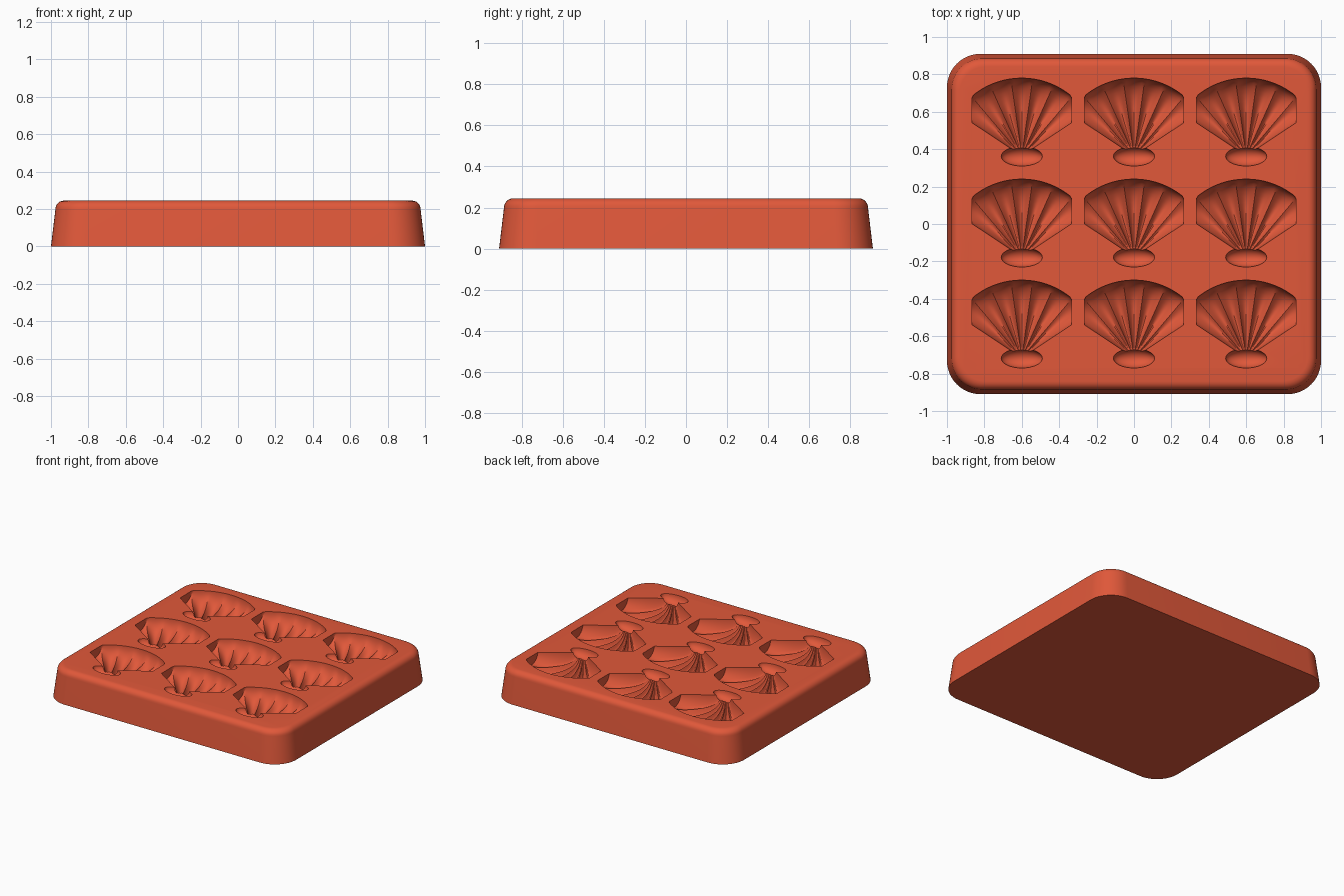
import bpy, bmesh, math
from mathutils import Matrix

old = bpy.data.objects.get("Cube")
if old:
    bpy.data.objects.remove(old, do_unlink=True)

HEIGHT = 0.245
FAN_HALF = math.radians(56.5)   # half opening angle of each shell
FLUTES = 7
DEPTH = 0.135
ARC = 0.415                     # radius of the shell's outer arc
CLIP = 0.265                    # half width of a shell
CENTRES = [(x, y) for x in (-0.6, 0, 0.6) for y in (-0.715, -0.175, 0.365)]

clay = bpy.data.materials.new("terracotta_red")
clay.use_nodes = True
COLOUR = (0.75, 0.098, 0.042, 1)
clay.diffuse_color = COLOUR
clay.node_tree.nodes["Principled BSDF"].inputs["Base Color"].default_value = COLOUR


def make_object(name, bm):
    bmesh.ops.recalc_face_normals(bm, faces=bm.faces)
    mesh = bpy.data.meshes.new(name)
    bm.to_mesh(mesh)
    bm.free()
    mesh.materials.append(clay)
    obj = bpy.data.objects.new(name, mesh)
    bpy.context.collection.objects.link(obj)
    return obj


def rounded_ring(bm, half_x, half_y, radius, z, steps=12):
    ring = []
    for quarter, (sx, sy) in enumerate([(1, 1), (-1, 1), (-1, -1), (1, -1)]):
        for i in range(steps + 1):
            a = (quarter + i / steps) * math.pi / 2
            ring.append(bm.verts.new((sx * (half_x - radius) + radius * math.cos(a),
                                      sy * (half_y - radius) + radius * math.sin(a), z)))
    return ring


# Tray body: sloping sides with a rounded upper rim
def build_tray():
    bm = bmesh.new()
    levels = [(0, 0), (0.024, 0.2)]
    for i in range(1, 7):
        a = i / 6 * math.pi / 2
        levels.append((0.024 + 0.045 * (1 - math.cos(a)), 0.2 + 0.045 * math.sin(a)))
    rings = [rounded_ring(bm, 1 - inset, 0.91 - inset, 0.18 - inset * 0.6, z)
             for inset, z in levels]
    for low, high in zip(rings, rings[1:]):
        for i in range(len(low)):
            j = (i + 1) % len(low)
            bm.faces.new((low[i], low[j], high[j], high[i]))
    bm.faces.new(rings[0][::-1])
    bm.faces.new(rings[-1])
    return make_object("mould_tray", bm)


# Depth of a shell pocket at a distance and angle from its hinge
def pocket_depth(r, angle):
    t = angle / FAN_HALF
    phase = (t + 1) / 2 * FLUTES % 1
    flute = 0.74 + 0.26 * math.sin(math.pi * phase)
    u = (r - 0.04) / (ARC - 0.04)
    along = max(0, 1 - abs(2 * u - 1) ** 2.6) ** 0.5
    across = max(0, 1 - abs(t) ** 2.6) ** 0.5
    return 0.004 + DEPTH * along * across * flute


# Cutter for the fluted fans
def build_fans():
    bm = bmesh.new()
    rows, cols = 18, FLUTES * 8
    for cx, cy in CENTRES:
        grid = []
        for j in range(cols + 1):
            angle = FAN_HALF * (2 * j / cols - 1)
            reach = min(ARC, CLIP / max(abs(math.sin(angle)), 0.01))
            line = []
            for i in range(rows + 1):
                s = (1 - math.cos(math.pi * i / rows)) / 2
                r = 0.04 + (reach - 0.04) * s
                line.append(bm.verts.new((cx + r * math.sin(angle), cy + r * math.cos(angle),
                                          HEIGHT - pocket_depth(r, angle))))
            grid.append(line)
        floor = [bm.faces.new((grid[j][i], grid[j + 1][i], grid[j + 1][i + 1], grid[j][i + 1]))
                 for j in range(cols) for i in range(rows)]
        lid = bmesh.ops.extrude_face_region(bm, geom=floor, use_keep_orig=True)["geom"]
        for v in lid:
            if isinstance(v, bmesh.types.BMVert):
                v.co.z = HEIGHT + 0.05
    return make_object("fan_cutter", bm)


# Cutter for the oval hinge pockets
def build_hinges():
    bm = bmesh.new()
    for cx, cy in CENTRES:
        place = Matrix.Translation((cx, cy - 0.003, HEIGHT)) @ Matrix.Diagonal((0.11, 0.052, 0.06, 1))
        bmesh.ops.create_uvsphere(bm, u_segments=32, v_segments=16, radius=1, matrix=place)
    return make_object("hinge_cutter", bm)


tray = build_tray()
bpy.ops.object.select_all(action='DESELECT')
bpy.context.view_layer.objects.active = tray
tray.select_set(True)
for cutter in (build_fans(), build_hinges()):
    cutter.hide_render = True
    cut = tray.modifiers.new("pockets", 'BOOLEAN')
    cut.operation = 'DIFFERENCE'
    cut.solver = 'EXACT'
    cut.object = cutter
    bpy.ops.object.modifier_apply(modifier=cut.name)
    bpy.data.objects.remove(cutter, do_unlink=True)
bpy.ops.object.shade_smooth_by_angle(angle=math.radians(32))
